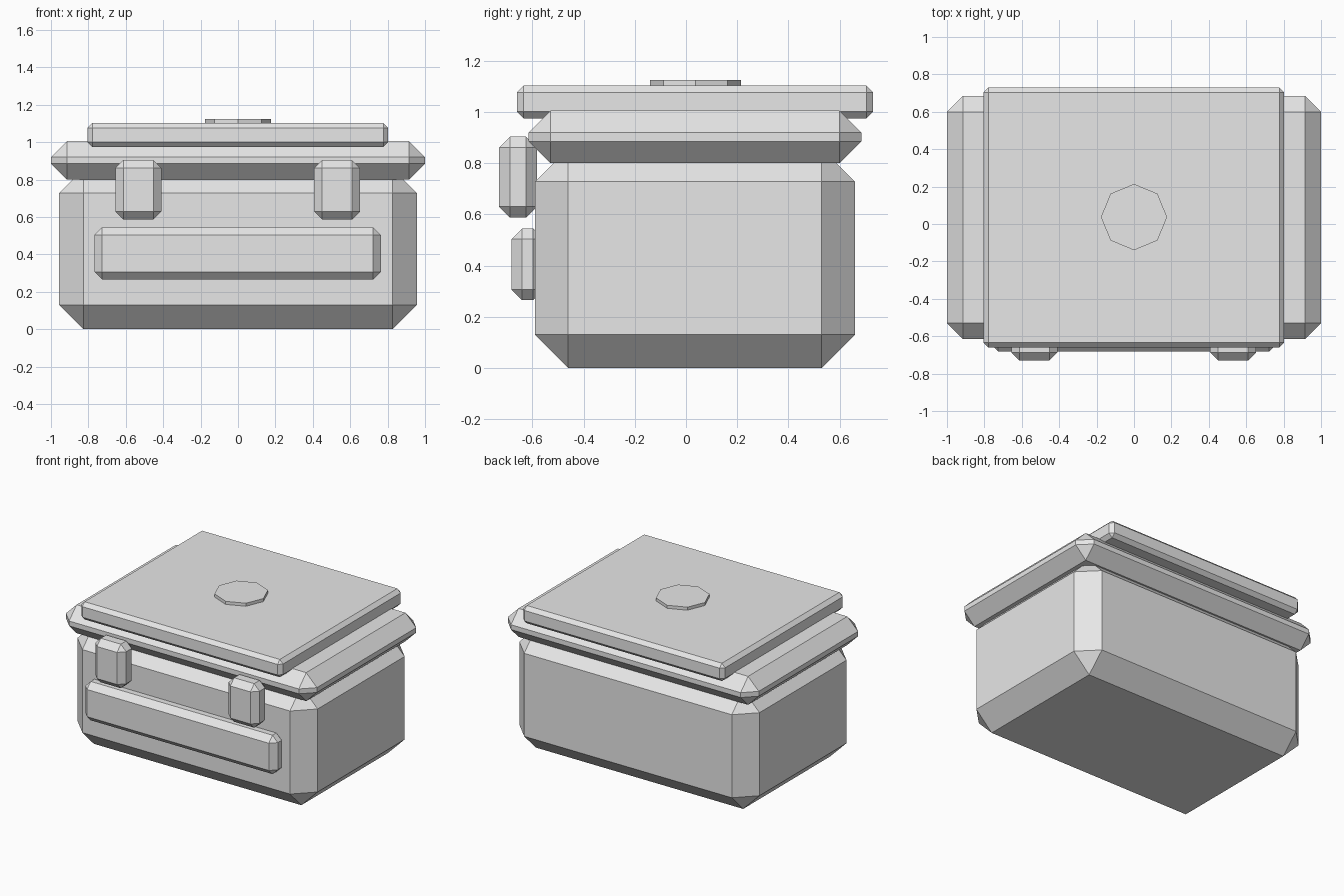
import bpy, bmesh, math
from mathutils import Vector, Matrix

if "Cube" in bpy.data.objects:
    bpy.data.objects.remove(bpy.data.objects["Cube"])

grey = bpy.data.materials.new("light grey")
grey.diffuse_color = (0.8, 0.8, 0.8, 1)
grey.use_nodes = True
grey.node_tree.nodes["Principled BSDF"].inputs["Base Color"].default_value = grey.diffuse_color


def finish(bm, name):
    mesh = bpy.data.meshes.new(name)
    bm.to_mesh(mesh)
    bm.free()
    mesh.materials.append(grey)
    obj = bpy.data.objects.new(name, mesh)
    bpy.context.collection.objects.link(obj)
    return obj


def chamfered_box(name, lo, hi, chamfer):
    """Box between two corners with every edge cut by one flat chamfer."""
    lo, hi = Vector(lo), Vector(hi)
    bm = bmesh.new()
    bmesh.ops.create_cube(bm, size=1)
    bmesh.ops.scale(bm, vec=hi - lo, verts=bm.verts)
    bmesh.ops.translate(bm, vec=(lo + hi) / 2, verts=bm.verts)
    bmesh.ops.bevel(bm, geom=bm.edges[:], offset=chamfer, offset_type='OFFSET',
                    segments=1, profile=0.5, affect='EDGES')
    return finish(bm, name)


# Main body and the lid stacked on it
chamfered_box("body", (-0.957, -0.59, 0), (0.957, 0.66, 0.858), 0.13)
chamfered_box("lid_rim", (-1, -0.615, 0.80), (1, 0.685, 1.005), 0.085)
chamfered_box("lid_plate", (-0.805, -0.66, 0.975), (0.803, 0.73, 1.103), 0.026)

# Eight-sided button on the lid
bm = bmesh.new()
bmesh.ops.create_cone(bm, cap_ends=True, segments=8, radius1=0.177, radius2=0.177,
                      depth=0.05, matrix=Matrix.Translation((0, 0.037, 1.1)))
finish(bm, "lid_button")

# Front bar and the two latches above it
chamfered_box("front_bar", (-0.768, -0.682, 0.265), (0.765, -0.555, 0.545), 0.042)
for side, x in (("left", -0.533), ("right", 0.53)):
    chamfered_box("latch_" + side, (x - 0.123, -0.73, 0.587),
                  (x + 0.123, -0.582, 0.904), 0.043)
